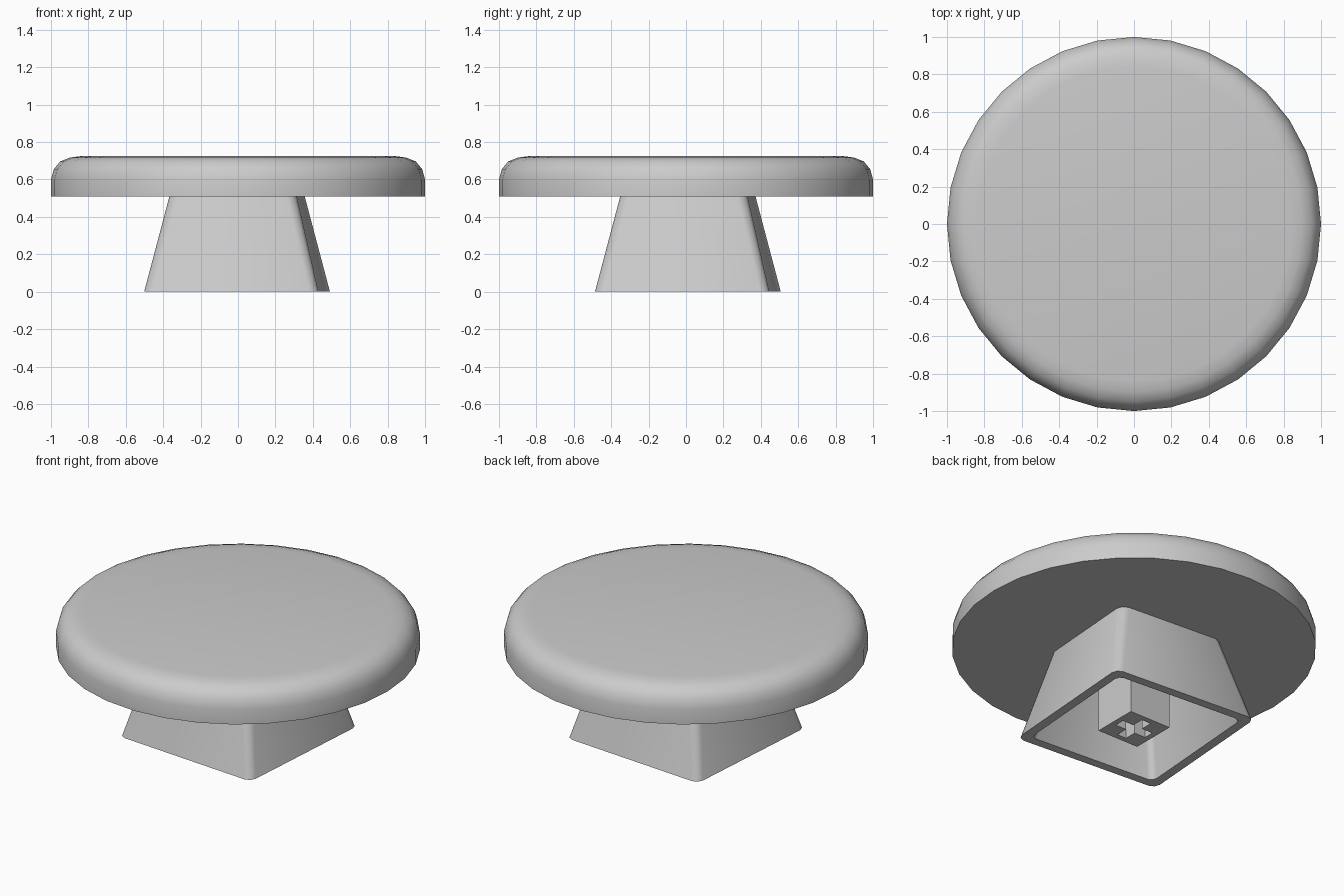
import bpy, bmesh
from math import radians, sin, cos, pi
from mathutils import Matrix

cube = bpy.data.objects.get("Cube")
if cube:
    bpy.data.objects.remove(cube)

GREY = (0.6, 0.6, 0.6, 1)
plastic = bpy.data.materials.new("grey_plastic")
plastic.use_nodes = True
plastic.diffuse_color = GREY
plastic.node_tree.nodes["Principled BSDF"].inputs["Base Color"].default_value = GREY


def finish(bm, name, angle=30):
    bmesh.ops.recalc_face_normals(bm, faces=bm.faces)
    mesh = bpy.data.meshes.new(name)
    bm.to_mesh(mesh)
    bm.free()
    mesh.materials.append(plastic)
    obj = bpy.data.objects.new(name, mesh)
    bpy.context.collection.objects.link(obj)
    bpy.ops.object.select_all(action='DESELECT')
    obj.select_set(True)
    bpy.context.view_layer.objects.active = obj
    bpy.ops.object.shade_smooth_by_angle(angle=radians(angle))
    return obj


def loft(bm, rings):
    """Skin a list of equal-length point rings and return the vertex rings."""
    rows = [[bm.verts.new(p) for p in ring] for ring in rings]
    for a, b in zip(rows, rows[1:]):
        for i in range(len(a)):
            j = (i + 1) % len(a)
            bm.faces.new((a[i], a[j], b[j], b[i]))
    return rows


def circle(r, z, n=32):
    return [(r * cos(2 * pi * i / n), r * sin(2 * pi * i / n), z) for i in range(n)]


def rounded_square(half, radius, z, steps=2):
    points = []
    for corner in range(4):
        mid = radians(45 + 90 * corner)
        sx, sy = (1 if cos(mid) > 0 else -1), (1 if sin(mid) > 0 else -1)
        for s in range(steps + 1):
            a = mid + radians(90) * (s / steps - 0.5)
            points.append((sx * (half - radius) + radius * cos(a),
                           sy * (half - radius) + radius * sin(a), z))
    return points


# Round top plate with a softened upper rim
bm = bmesh.new()
profile = [(1, 0.51), (1, 0.6), (0.985, 0.655), (0.95, 0.697), (0.9, 0.717), (0.84, 0.725)]
rows = loft(bm, [circle(r, z) for r, z in profile])
bm.faces.new(rows[0])
bm.faces.new(rows[-1])
finish(bm, "round_top", 40)

# Hollow tapered skirt, turned slightly under the plate
bm = bmesh.new()
rows = loft(bm, [rounded_square(0.34, 0.05, 0.515), rounded_square(0.467, 0.045, 0),
                 rounded_square(0.412, 0.035, 0), rounded_square(0.3, 0.035, 0.45)])
bm.faces.new(rows[0])
bm.faces.new(rows[-1])
bm.transform(Matrix.Translation((-0.005, 0.01, 0)) @ Matrix.Rotation(radians(-4.2), 4, 'Z'))
finish(bm, "tapered_skirt", 50)

# Square stem with a cross-shaped socket
bm = bmesh.new()
lines = [-0.138, -0.105, -0.031, 0.031, 0.105, 0.138]
grid = [[bm.verts.new((x, y, 0)) for y in lines] for x in lines]
socket = []
for i in range(5):
    for j in range(5):
        face = bm.faces.new((grid[i][j], grid[i + 1][j], grid[i + 1][j + 1], grid[i][j + 1]))
        if (i == 2 and 0 < j < 4) or (j == 2 and 0 < i < 4):
            socket.append(face)
rim = [e for e in bm.edges if e.is_boundary]
for edges_or_faces, height in ((rim, 0.46), (socket, 0.2)):
    if edges_or_faces is rim:
        new = bmesh.ops.extrude_edge_only(bm, edges=rim)["geom"]
    else:
        new = bmesh.ops.extrude_face_region(bm, geom=socket)["geom"]
        bmesh.ops.delete(bm, geom=[f for f in socket if f.is_valid], context='FACES')
    bmesh.ops.translate(bm, vec=(0, 0, height),
                        verts=[v for v in new if isinstance(v, bmesh.types.BMVert)])
finish(bm, "socket_stem")
